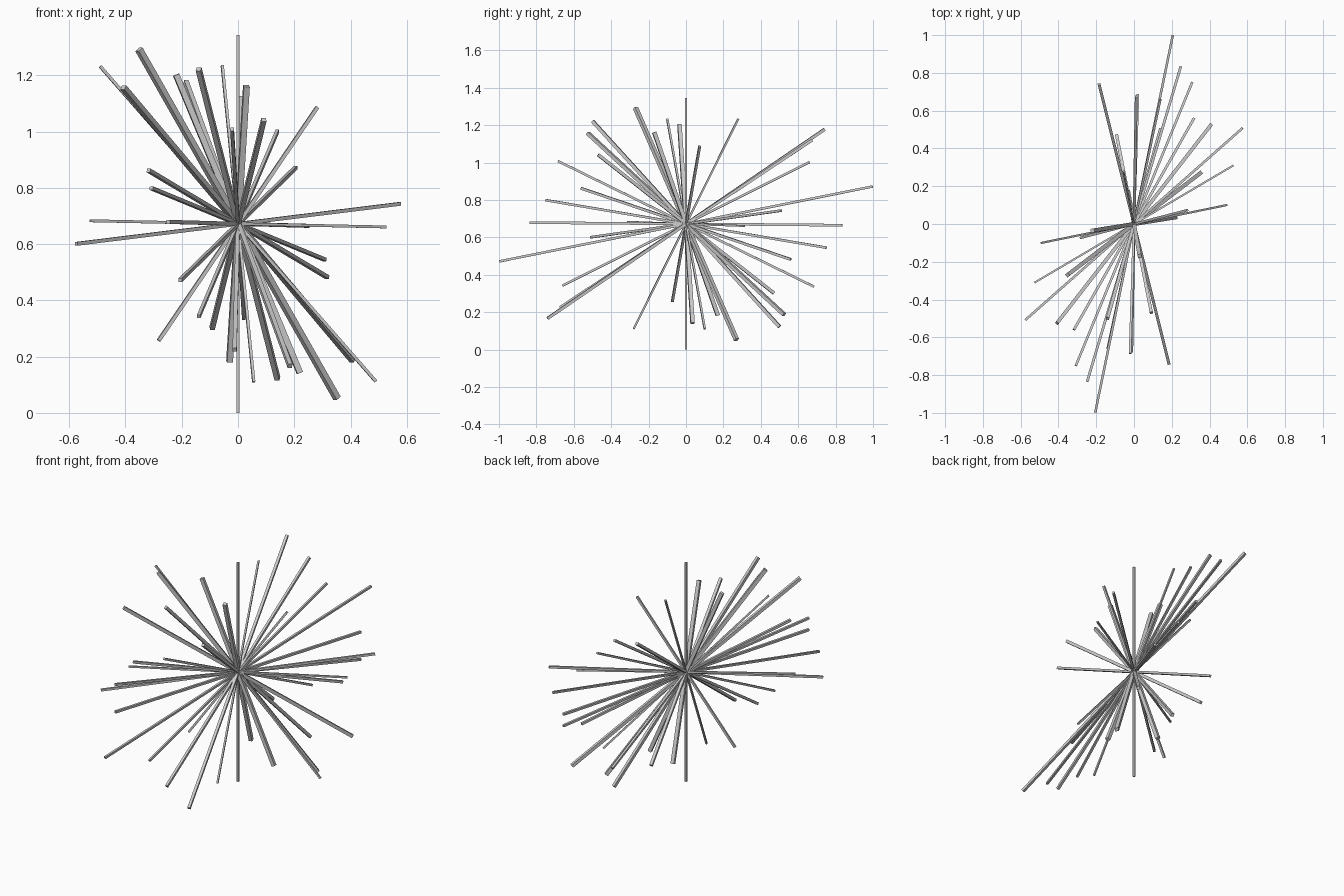
import bpy
from mathutils import Vector

CENTRE = Vector((0, 0, 0.672))

# one tip of each rod relative to the centre (x, y, z) and the rod thickness
RODS = [
    (-0.49, -0.10, 0.56, 0.011), (-0.352, -0.27, 0.62, 0.021),
    (-0.408, -0.525, 0.485, 0.019), (-0.22, -0.035, 0.53, 0.021),
    (-0.185, 0.74, 0.505, 0.016), (-0.14, -0.50, 0.55, 0.018),
    (-0.056, 0.28, 0.562, 0.010), (0, 0, 0.672, 0.011),
    (0.03, -0.17, 0.49, 0.021), (0.012, 0.675, 0.448, 0.015),
    (0.092, -0.47, 0.37, 0.017), (0.14, 0.66, 0.33, 0.012),
    (0.282, 0.073, 0.415, 0.013), (0.205, 0.997, 0.20, 0.013),
    (0.575, 0.508, 0.071, 0.013), (-0.526, -0.31, 0.011, 0.010),
    (-0.318, -0.56, 0.19, 0.014), (-0.308, -0.75, 0.127, 0.013),
    (-0.021, -0.685, 0.336, 0.013), (-0.248, -0.835, 0.007, 0.014),
]


def rod(index, tip, thickness):
    """Square bar running through the centre from tip to opposite tip."""
    bpy.ops.mesh.primitive_cube_add(size=1, location=CENTRE)
    ob = bpy.context.object
    ob.name = f"burst_rod_{index:02d}"
    ob.scale = (thickness, thickness, 2 * tip.length)
    ob.rotation_euler = tip.to_track_quat('Z', 'Y').to_euler()


# starburst of rods
for i, (x, y, z, t) in enumerate(RODS, 1):
    rod(i, Vector((x, y, z)), t)
